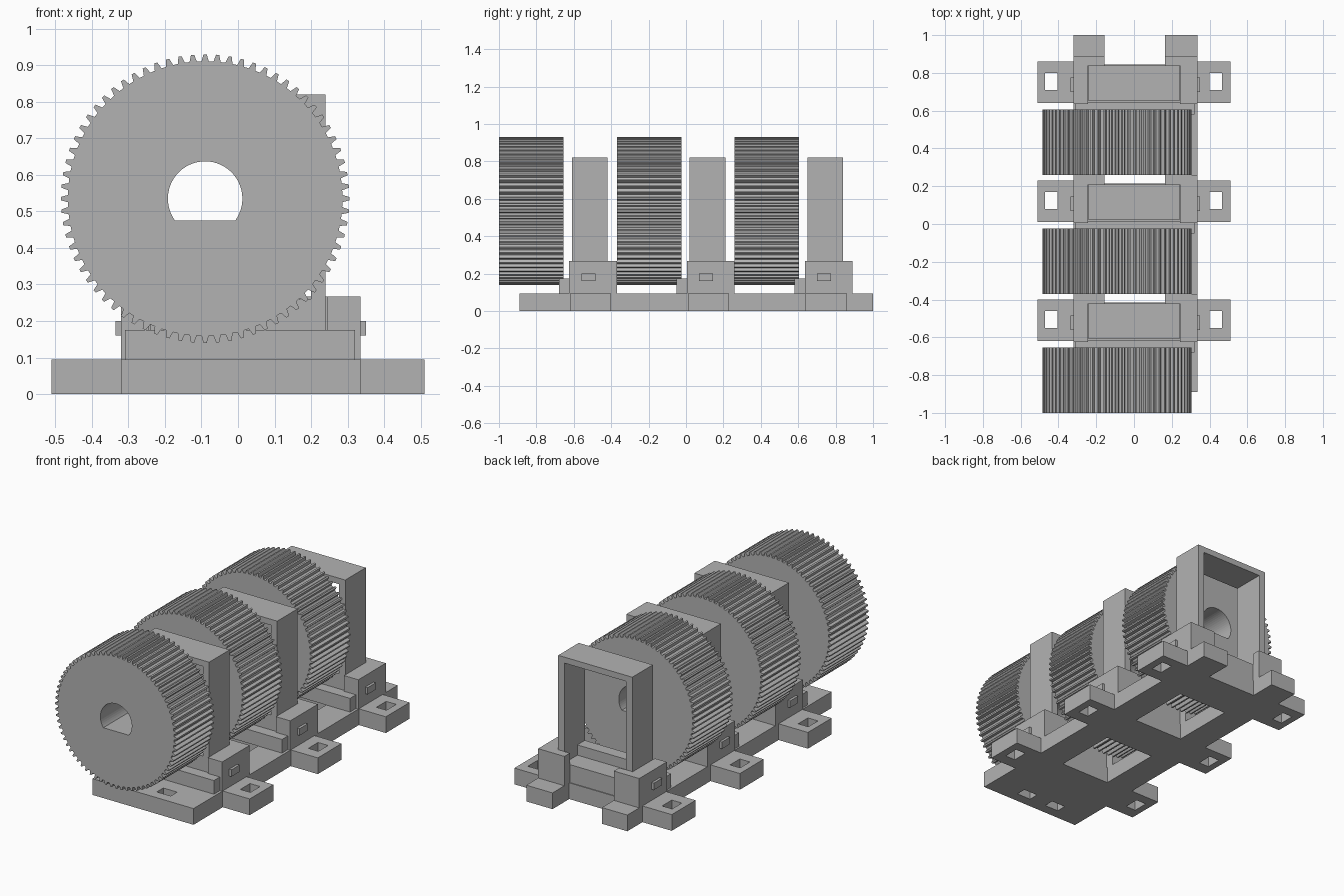
import bpy, bmesh
from math import sin, cos, pi, asin
from mathutils import Matrix

if "Cube" in bpy.data.objects:
    bpy.data.objects.remove(bpy.data.objects["Cube"])

grey = bpy.data.materials.new("plain grey")
grey.use_nodes = True
COLOR = (0.45, 0.45, 0.45, 1)
grey.diffuse_color = COLOR
grey.node_tree.nodes["Principled BSDF"].inputs["Base Color"].default_value = COLOR

STEP = 0.63          # spacing of the repeated stations
XL, XR = -0.32, 0.335
NOTCH = (-0.155, 0.165)


def finish(bm, name):
    bmesh.ops.recalc_face_normals(bm, faces=bm.faces[:])
    mesh = bpy.data.meshes.new(name)
    bm.to_mesh(mesh)
    bm.free()
    mesh.materials.append(grey)
    obj = bpy.data.objects.new(name, mesh)
    bpy.context.collection.objects.link(obj)
    return obj


def box(name, x, y, z):
    bm = bmesh.new()
    bmesh.ops.create_cube(bm, size=1)
    for v in bm.verts:
        for i, (lo, hi) in enumerate((x, y, z)):
            v.co[i] = hi if v.co[i] > 0 else lo
    return finish(bm, name)


def extrude(name, loops, depth, matrix=Matrix()):
    """Fill closed 2D loops (outer plus holes) and extrude them along z."""
    bm = bmesh.new()
    for loop in loops:
        vs = [bm.verts.new((a, b, 0)) for a, b in loop]
        for i, v in enumerate(vs):
            bm.edges.new((vs[i - 1], v))
    bmesh.ops.triangle_fill(bm, edges=bm.edges[:], use_beauty=True)
    bmesh.ops.dissolve_limit(bm, angle_limit=0.01, verts=[], edges=bm.edges[:])
    out = bmesh.ops.extrude_face_region(bm, geom=bm.faces[:])
    top = [g for g in out["geom"] if isinstance(g, bmesh.types.BMVert)]
    bmesh.ops.translate(bm, verts=top, vec=(0, 0, depth))
    bm.transform(matrix)
    return finish(bm, name)


def rect(x0, x1, y0, y1):
    return [(x0, y0), (x1, y0), (x1, y1), (x0, y1)]


# Base plate: ears on both sides, windows between stations, forked rear end
ears = [(-0.62 + i * STEP, -0.40 + i * STEP) for i in range(3)]
outline = [(XL, -0.89), (XR, -0.89)]
for a, b in ears:
    outline += [(XR, a), (0.51, a), (0.51, b), (XR, b)]
outline += [(XR, 1), (NOTCH[1], 1), (NOTCH[1], 0.845), (NOTCH[0], 0.845), (NOTCH[0], 1), (XL, 1)]
for a, b in reversed(ears):
    outline += [(XL, b), (-0.51, b), (-0.51, a), (XL, a)]
holes = [rect(*NOTCH, -0.415 + i * STEP, -0.035 + i * STEP) for i in range(2)]
holes += [rect(x - 0.045, x + 0.045, -0.83, -0.77) for x in (-0.1, 0.1)]
for a, b in ears:
    for x0, x1 in ((-0.47, -0.405), (0.4, 0.465)):
        holes.append(rect(x0, x1, a + 0.07, b - 0.06))
extrude("base_plate", [outline] + holes, 0.095)

# Gear profile with a flat-bottomed shaft hole
TEETH = 72
gear = []
for t in range(TEETH):
    for frac, r in ((-0.3, 0.376), (-0.13, 0.395), (0.13, 0.395), (0.3, 0.376)):
        a = 2 * pi * (t + frac) / TEETH
        gear.append((r * cos(a), r * sin(a)))
R = 0.102
start = -asin(0.06 / R)
bore = []
for i in range(41):
    a = start + (pi - 2 * start) * i / 40
    bore.append((R * cos(a), R * sin(a)))

for i in range(3):
    s = i * STEP

    def span(a, b):
        return (a + s, b + s)

    n = f"_{i + 1}"
    place = Matrix.Translation((-0.09, -0.655 + s, 0.535)) @ Matrix.Rotation(pi / 2, 4, "X")
    extrude("gear" + n, [gear, bore], 0.345, place)

    # Upright open frame
    ring = [rect(-0.24, 0.24, 0.095, 0.82), rect(-0.2, 0.2, 0.2, 0.785)]
    upright = Matrix.Translation((0, -0.42 + s, 0)) @ Matrix.Rotation(pi / 2, 4, "X")
    extrude("frame" + n, ring, 0.19, upright)
    box("frame_sill" + n, (-0.2, 0.2), span(-0.61, -0.54), (0.2, 0.26))

    # Holder: front stop, side posts, rear stops and snap tabs
    box("front_stop" + n, (-0.31, 0.32), span(-0.68, -0.615), (0.095, 0.175))
    for side, outer, wall, inner in (("left", XR, 0.243, NOTCH[1]), ("right", XL, -0.243, NOTCH[0])):
        lo, hi = sorted((outer, wall))
        box(side + "_post" + n, (lo, hi), span(-0.625, -0.42), (0.095, 0.267))
        lo, hi = sorted((outer, inner))
        box(side + "_rear_stop" + n, (lo, hi), span(-0.42, -0.37), (0.095, 0.267))
        tip = outer + (0.015 if outer > 0 else -0.015)
        lo, hi = sorted((tip, wall))
        box(side + "_snap_tab" + n, (lo, hi), span(-0.56, -0.485), (0.16, 0.2))
